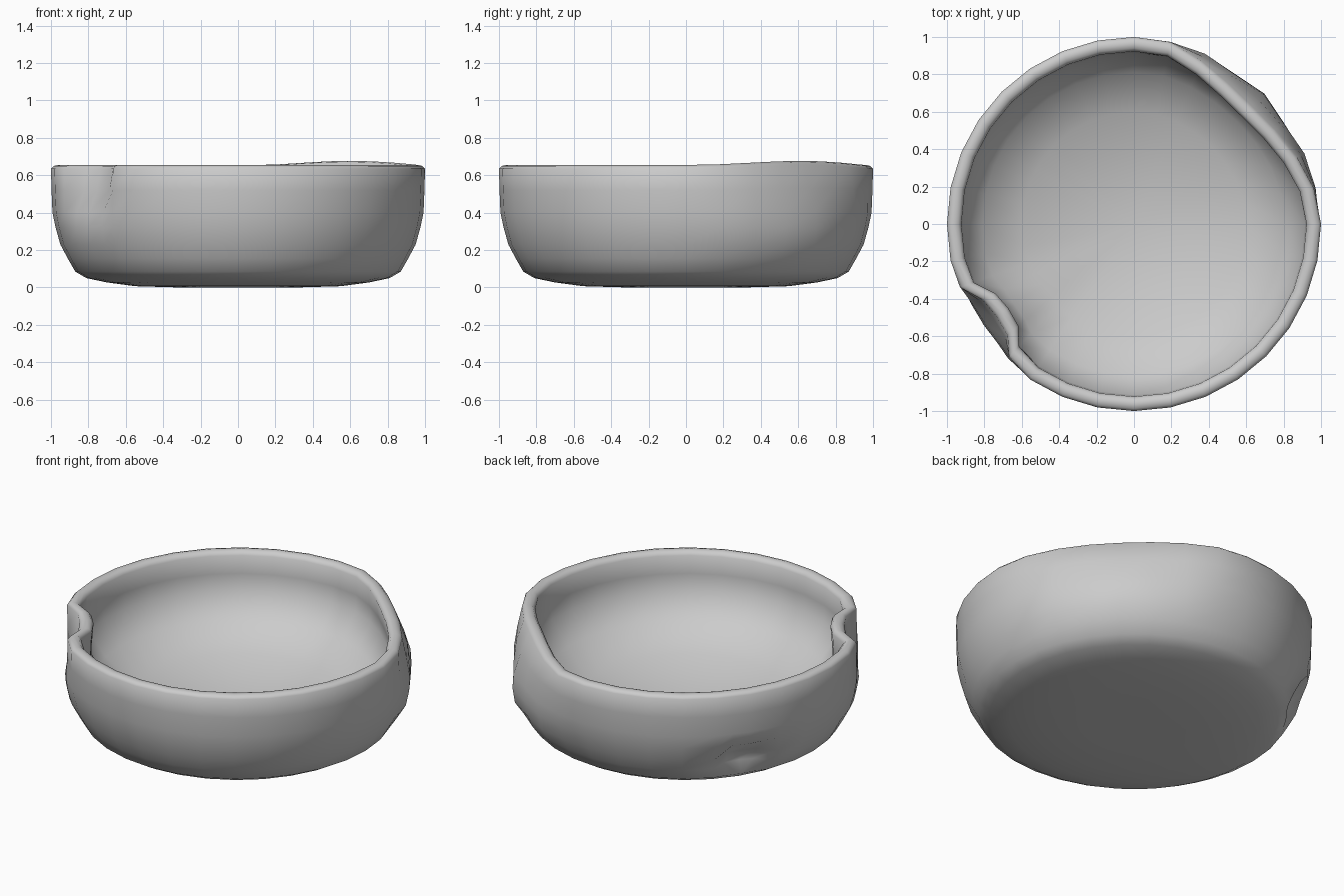
import bpy, bmesh, math

if "Cube" in bpy.data.objects:
    bpy.data.objects.remove(bpy.data.objects["Cube"])


def lerp(x, pts):
    """Piecewise-linear lookup in (x, value) pairs, clamped at the ends."""
    if x <= pts[0][0]:
        return pts[0][1]
    for (a, va), (b, vb) in zip(pts, pts[1:]):
        if x <= b:
            return va + (vb - va) * (x - a) / (b - a)
    return pts[-1][1]


# Cross-section from the underside, up the wall, over the rim and down inside
outer = [(0.30, 0.0), (0.55, 0.007), (0.70, 0.027), (0.81, 0.05), (0.87, 0.085),
         (0.91, 0.155), (0.95, 0.23), (0.975, 0.32), (0.992, 0.40), (0.997, 0.52),
         (1.0, 0.635), (0.987, 0.649), (0.965, 0.655)]
inner = [(0.94, 0.65), (0.923, 0.63), (0.92, 0.52), (0.915, 0.42),
         (0.81, 0.28), (0.6, 0.175), (0.2, 0.095)]
profile = outer + inner

# Inward push by angle for the two rim dents, and their fade by height
notch = [(198, 0), (200, 0.01), (206.6, 0.095), (213.75, 0.115), (221.4, 0.1),
         (226.8, 0.025), (229.5, 0)]
notch_out = [(0.30, 0), (0.40, 0.3), (0.52, 0.8), (0.64, 1)]
notch_in = [(0.09, 0), (0.28, 0.35), (0.42, 0.8), (0.64, 1)]
flat = [(8, 0), (11.25, 0.02), (22.5, 0.06), (33.75, 0.095), (45, 0.112),
        (56.25, 0.098), (67.5, 0.058), (78.75, 0.008), (84, 0)]
flat_out = [(0.085, 0), (0.23, -0.2), (0.32, -0.1), (0.40, 0.1), (0.52, 0.5), (0.64, 1)]
flat_in = [(0.09, 0), (0.28, 0.3), (0.42, 0.6), (0.64, 1)]
# Small dimple low on the outer back-left wall
dimple = [(134, 0), (140, 0.85), (146, 1), (151, 0.85), (157, 0)]
dimple_z = [(0.05, 0), (0.09, 0.015), (0.155, 0.09), (0.23, 0.095), (0.32, 0)]

# 32 sides, with extra columns through the notch and the dimple
angles = [i * 11.25 for i in range(32) if not 200 < i * 11.25 < 227]
angles += [200, 206.6, 213.75, 221.4, 226.8, 140.5, 151.5]
angles.sort()

bm = bmesh.new()
rings = []
for i, (r, z) in enumerate(profile):
    outside = i < len(outer)
    ring = []
    for a in angles:
        wn = lerp(z, notch_out if outside else notch_in)
        wf = lerp(z, flat_out if outside else flat_in)
        rad = r - lerp(a, notch) * wn - lerp(a, flat) * wf
        if outside:
            rad -= lerp(a, dimple) * lerp(z, dimple_z)
            if a in (33.75, 56.25) and 0.2 < z < 0.5:
                rad -= 0.018
        # keep added columns on the straight side of the 32-sided outline
        if a in (140.5, 151.5):
            rad *= 0.9952
        height = z + 0.2 * lerp(a, flat) * max(0, wf)
        t = math.radians(a)
        ring.append(bm.verts.new((rad * math.cos(t), rad * math.sin(t), height)))
    rings.append(ring)

n = len(angles)
for low, high in zip(rings, rings[1:]):
    for j in range(n):
        k = (j + 1) % n
        bm.faces.new((low[j], low[k], high[k], high[j]))

# Close the underside and the inside floor
for ring, z in ((rings[0], 0.0), (rings[-1], 0.09)):
    c = bm.verts.new((0, 0, z))
    for j in range(n):
        bm.faces.new((ring[j], ring[(j + 1) % n], c))
bmesh.ops.recalc_face_normals(bm, faces=bm.faces)

# Dented bowl
mesh = bpy.data.meshes.new("dented_bowl")
bm.to_mesh(mesh)
bm.free()
bowl = bpy.data.objects.new("dented_bowl", mesh)
bpy.context.collection.objects.link(bowl)
mesh.polygons.foreach_set("use_smooth", [True] * len(mesh.polygons))
mesh.update()
